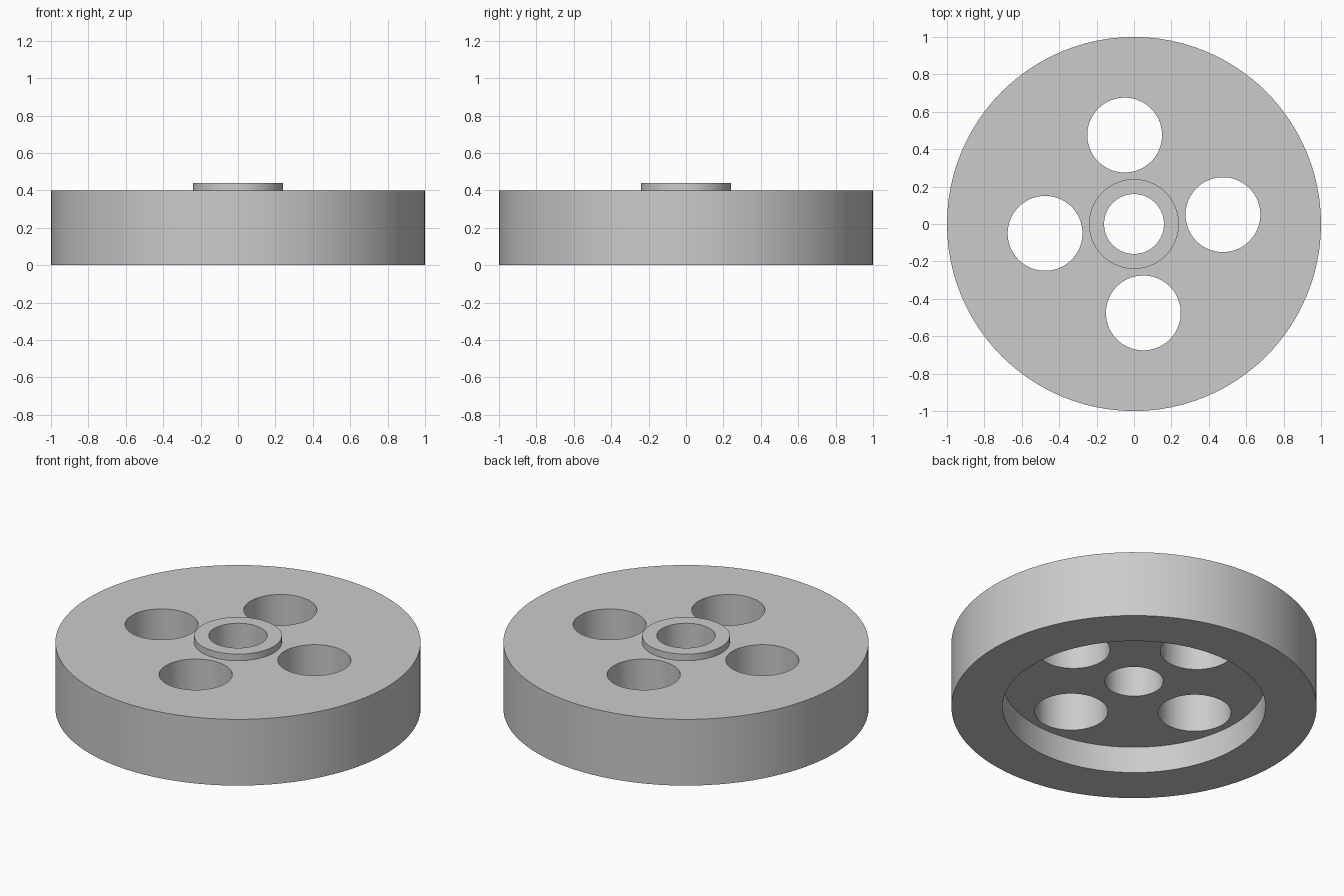
import bpy
import bmesh
import math

SIDES = 96

cube = bpy.data.objects.get("Cube")
if cube:
    bpy.data.objects.remove(cube, do_unlink=True)

# Plain grey material
grey = bpy.data.materials.new("plain grey")
grey.use_nodes = True
colour = (0.6, 0.6, 0.6, 1)
grey.diffuse_color = colour
grey.node_tree.nodes["Principled BSDF"].inputs["Base Color"].default_value = colour


def lathe(name, profile):
    """Turn a closed (radius, z) profile around the z axis."""
    bm = bmesh.new()
    verts = [bm.verts.new((r, 0, z)) for r, z in profile]
    edges = [bm.edges.new((a, b)) for a, b in zip(verts, verts[1:] + verts[:1])]
    bmesh.ops.spin(bm, geom=verts + edges, cent=(0, 0, 0), axis=(0, 0, 1),
                   angle=math.tau, steps=SIDES, use_merge=True)
    bmesh.ops.remove_doubles(bm, verts=bm.verts, dist=0.0001)
    bmesh.ops.recalc_face_normals(bm, faces=bm.faces)
    mesh = bpy.data.meshes.new(name)
    bm.to_mesh(mesh)
    bm.free()
    mesh.materials.append(grey)
    obj = bpy.data.objects.new(name, mesh)
    bpy.context.collection.objects.link(obj)
    return obj


# Wheel disc with raised hub, centre bore and recess underneath
wheel = lathe("wheel", [
    (0.16, 0.44), (0.24, 0.44), (0.24, 0.40), (1.0, 0.40),
    (1.0, 0.0), (0.72, 0.0), (0.72, 0.16), (0.16, 0.16),
])

# Four round lightening holes, turned slightly off the axes
cutters = []
for i in range(4):
    a = math.radians(6) + i * math.pi / 2
    bpy.ops.mesh.primitive_cylinder_add(
        vertices=SIDES, radius=0.2, depth=1,
        location=(0.478 * math.cos(a), 0.478 * math.sin(a), 0.3))
    cutter = bpy.context.object
    cutter.name = "hole_cutter"
    cutter.hide_render = True
    cutter.data.materials.append(grey)
    cut = wheel.modifiers.new("hole", 'BOOLEAN')
    cut.operation = 'DIFFERENCE'
    cut.solver = 'EXACT'
    cut.object = cutter
    cutters.append(cutter)

bpy.ops.object.select_all(action='DESELECT')
wheel.select_set(True)
bpy.context.view_layer.objects.active = wheel
for mod in list(wheel.modifiers):
    bpy.ops.object.modifier_apply(modifier=mod.name)
for cutter in cutters:
    bpy.data.objects.remove(cutter, do_unlink=True)

# Smooth round walls, crisp rims
bpy.ops.object.shade_smooth_by_angle(angle=math.radians(30))
